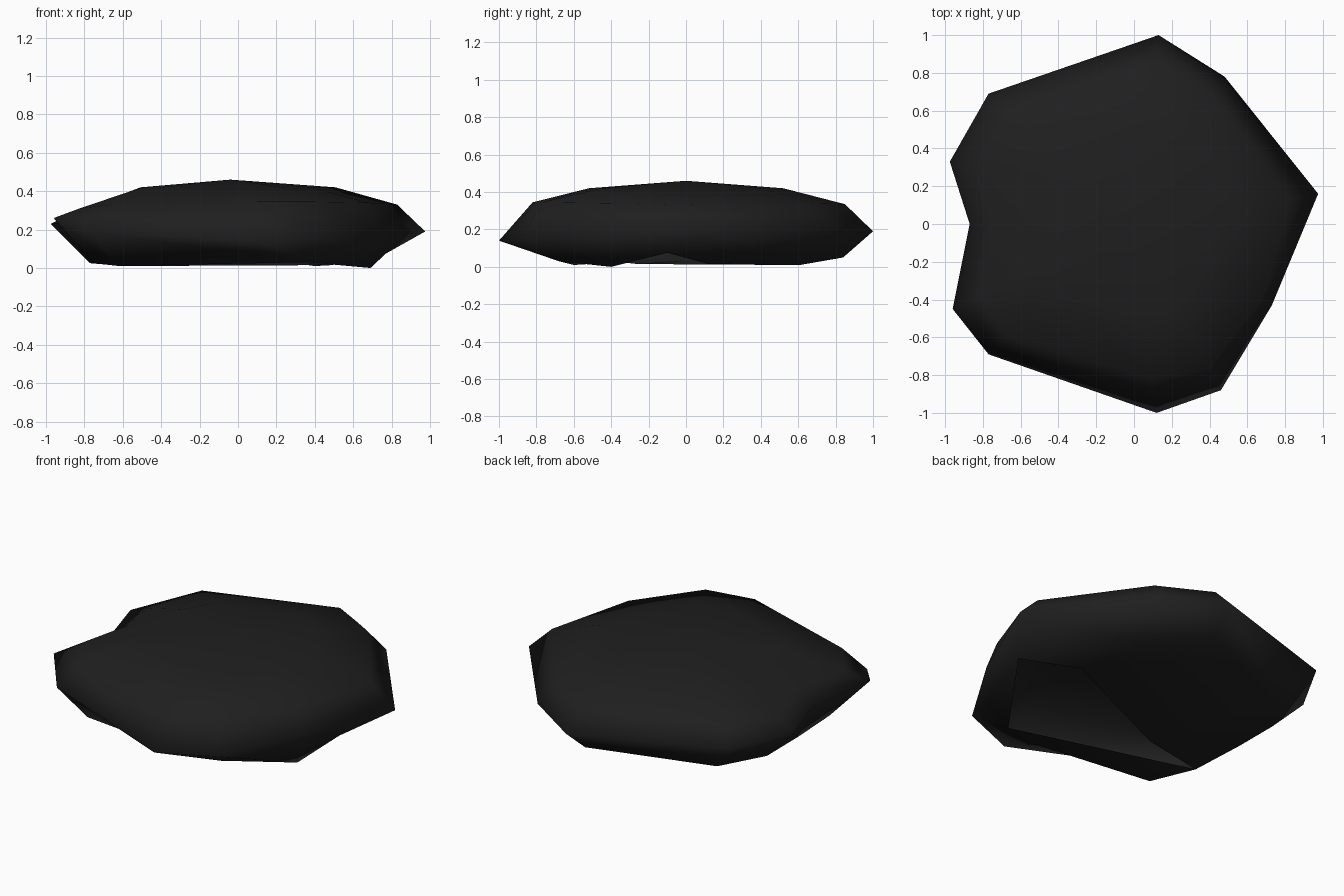
import bpy, bmesh

# each corner: widest point x, y, z | shoulder scale, z | foot x, y, z
rim = [
    (0.13, 1.00, 0.19, 0.85, 0.335, 0.11, 0.84, 0.05),
    (0.48, 0.78, 0.20, 0.87, 0.34, 0.40, 0.61, 0.01),
    (0.975, 0.16, 0.19, 0.85, 0.33, 0.77, -0.10, 0.075),
    (0.73, -0.43, 0.18, 0.93, 0.34, 0.69, -0.40, 0.0),
    (0.46, -0.88, 0.16, 0.87, 0.345, 0.36, -0.68, 0.03),
    (0.12, -1.00, 0.14, 0.82, 0.345, 0.09, -0.78, 0.07),
    (-0.77, -0.69, 0.19, 0.86, 0.33, -0.62, -0.60, 0.01),
    (-0.96, -0.45, 0.26, 0.86, 0.31, -0.75, -0.35, 0.025),
    (-0.87, 0.00, 0.24, 0.87, 0.32, -0.78, 0.00, 0.035),
    (-0.975, 0.33, 0.23, 0.85, 0.30, -0.77, 0.30, 0.025),
    (-0.77, 0.69, 0.22, 0.87, 0.33, -0.60, 0.55, 0.01),
]

bm = bmesh.new()


def ring(point):
    return [bm.verts.new(point(p)) for p in rim]


# stacked rings from the foot to the crown
foot = ring(lambda p: p[5:8])
rings = [
    foot,
    ring(lambda p: p[0:3]),
    ring(lambda p: (p[0] * p[3], p[1] * p[3], p[4])),
    ring(lambda p: (p[0] * 0.52, p[1] * 0.52, 0.42)),
]
n = len(rim)
for a, b in zip(rings, rings[1:]):
    for i in range(n):
        j = (i + 1) % n
        bm.faces.new((a[i], a[j], b[j], b[i]))

# crown
tip = bm.verts.new((-0.04, 0, 0.46))
for i in range(n):
    bm.faces.new((rings[-1][i], rings[-1][(i + 1) % n], tip))

# underside, left open where the hollow shows
p = bm.verts.new((0.49, 0.12, 0.015))
q = bm.verts.new((-0.34, -0.26, 0.015))
f = foot
for face in ((f[2], f[1], p), (f[1], f[0], p), (f[0], f[10], p), (f[10], q, p),
             (f[10], f[9], q), (f[9], f[8], q), (f[8], f[7], q),
             (f[4], f[3], f[2]), (f[4], f[7], f[6]), (f[4], f[6], f[5])):
    bm.faces.new(face)

bmesh.ops.recalc_face_normals(bm, faces=bm.faces)
for face in bm.faces:
    face.smooth = True

mesh = bpy.data.meshes.new("flat_boulder")
bm.to_mesh(mesh)
bm.free()
rock = bpy.data.objects.new("flat_boulder", mesh)
bpy.context.collection.objects.link(rock)

# dark stone colour
stone = bpy.data.materials.new("dark_stone")
stone.diffuse_color = (0.0135, 0.0135, 0.0135, 1)
mesh.materials.append(stone)
